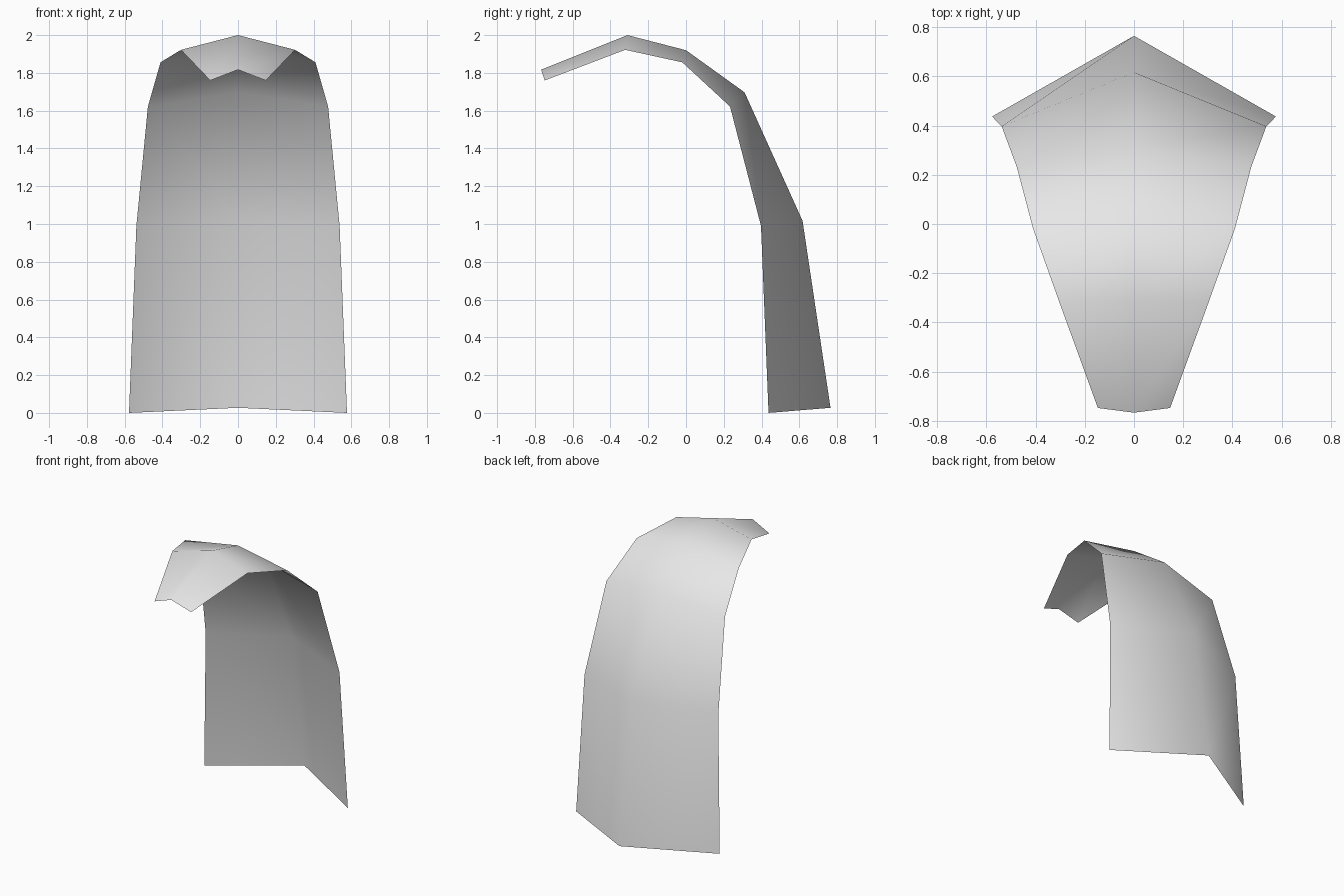
import bpy
import bmesh

cube = bpy.data.objects.get("Cube")
if cube:
    bpy.data.objects.remove(cube, do_unlink=True)

# Plain grey material
grey = bpy.data.materials.new("light grey")
grey.use_nodes = True
colour = (0.8, 0.8, 0.8, 1.0)
grey.diffuse_color = colour
grey.node_tree.nodes["Principled BSDF"].inputs["Base Color"].default_value = colour

# Ridge down the middle (y, z) and side edge (x, y, z), from front tip to foot
ridge = [(-0.767, 1.817), (-0.31, 2.0), (0.0, 1.92),
         (0.31, 1.697), (0.617, 1.017), (0.765, 0.027)]
side = [(0.147, -0.748, 1.76), (0.302, -0.322, 1.922), (0.41, -0.02, 1.856),
        (0.477, 0.233, 1.622), (0.538, 0.397, 0.99), (0.577, 0.437, 0.0)]

# Curved, folded sheet: each row runs from right edge over the ridge to left edge
bm = bmesh.new()
rows = []
for (ry, rz), (x, y, z) in zip(ridge, side):
    rows.append([bm.verts.new(p) for p in ((-x, y, z), (0, ry, rz), (x, y, z))])
for a, b in zip(rows, rows[1:]):
    for i in range(2):
        bm.faces.new((a[i], a[i + 1], b[i + 1], b[i]))

# Turn the outer side up and back
bm.normal_update()
for face in bm.faces:
    face.smooth = True
    if face.normal.y + face.normal.z < 0:
        face.normal_flip()

mesh = bpy.data.meshes.new("curved_hood")
bm.to_mesh(mesh)
bm.free()
mesh.materials.append(grey)
hood = bpy.data.objects.new("curved_hood", mesh)
bpy.context.collection.objects.link(hood)
